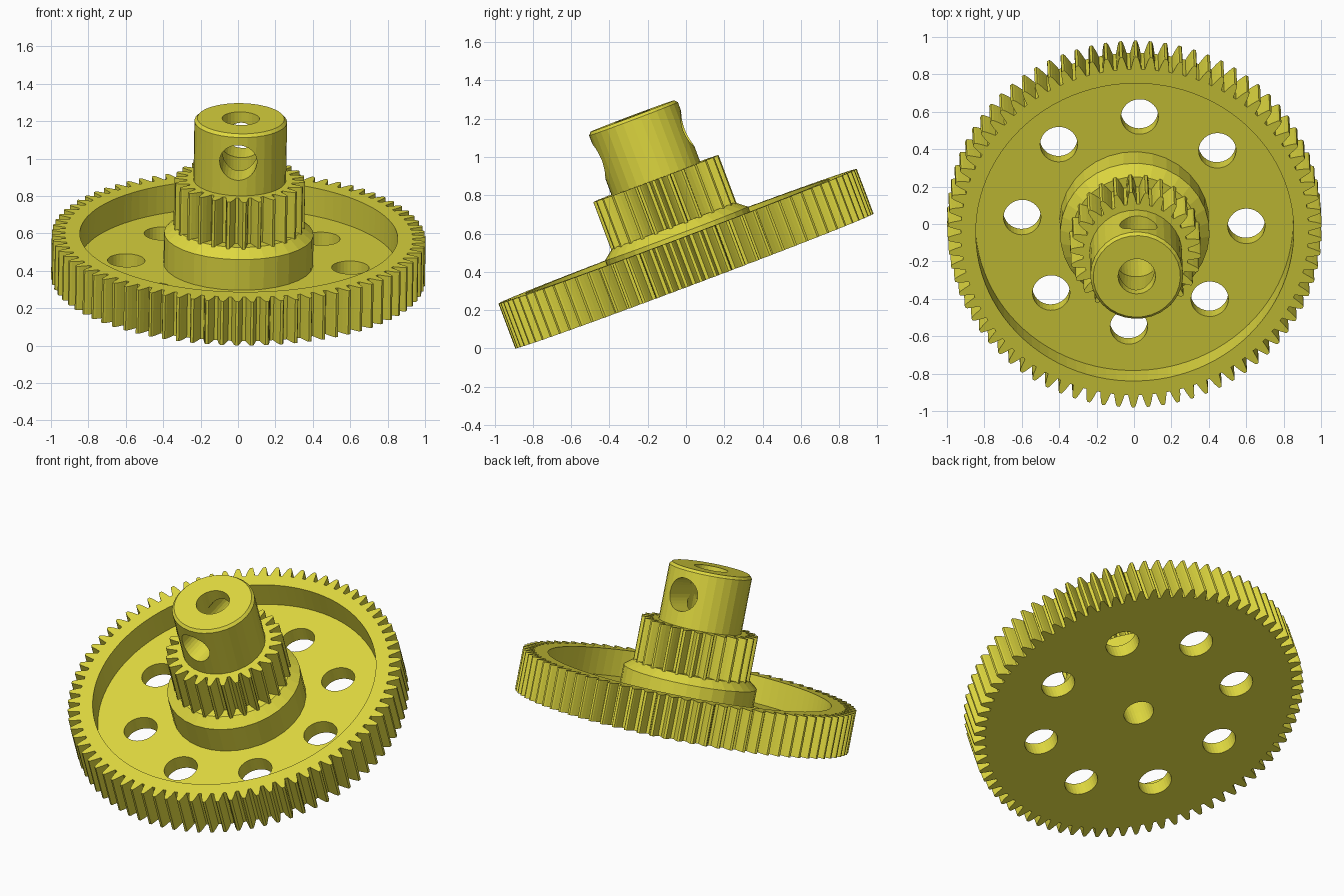
import bpy, bmesh
from math import sin, cos, pi, radians
from mathutils import Matrix

if "Cube" in bpy.data.objects:
    bpy.data.objects.remove(bpy.data.objects["Cube"])

mat = bpy.data.materials.new("olive_yellow")
mat.diffuse_color = (0.74, 0.69, 0.05, 1)
mat.use_nodes = True
mat.node_tree.nodes["Principled BSDF"].inputs["Base Color"].default_value = mat.diffuse_color


def to_object(name, bm):
    bmesh.ops.recalc_face_normals(bm, faces=bm.faces)
    me = bpy.data.meshes.new(name)
    bm.to_mesh(me)
    bm.free()
    ob = bpy.data.objects.new(name, me)
    bpy.context.collection.objects.link(ob)
    return ob


def prism(name, outline, z0, z1):
    bm = bmesh.new()
    face = bm.faces.new([bm.verts.new((x, y, z0)) for x, y in outline])
    top = bmesh.ops.extrude_face_region(bm, geom=[face])["geom"]
    verts = [g for g in top if isinstance(g, bmesh.types.BMVert)]
    bmesh.ops.translate(bm, verts=verts, vec=(0, 0, z1 - z0))
    return to_object(name, bm)


def circle(r, n=32, cx=0, cy=0):
    return [(cx + r * cos(2 * pi * i / n), cy + r * sin(2 * pi * i / n)) for i in range(n)]


def gear_outline(teeth, root, tip):
    mid = (root + tip) / 2
    half = [(-.38, root), (-.26, mid), (-.16, tip - .01), (-.09, tip)]
    tooth = half + [(-a, r) for a, r in reversed(half)]
    return [(r * cos(2 * pi * (i + a) / teeth), r * sin(2 * pi * (i + a) / teeth))
            for i in range(teeth) for a, r in tooth]


def lathe(name, profile, n=32):
    bm = bmesh.new()
    rings = [[bm.verts.new((x, y, z)) for x, y in circle(r, n)] for r, z in profile]
    for a, b in zip(rings, rings[1:] + rings[:1]):
        for i in range(n):
            j = (i + 1) % n
            bm.faces.new((a[i], a[j], b[j], b[i]))
    return to_object(name, bm)


def cut(ob, *cutters):
    for c in cutters:
        c.hide_render = True
        m = ob.modifiers.new("cut", "BOOLEAN")
        m.operation, m.solver, m.object = "DIFFERENCE", "EXACT", c
        bpy.context.view_layer.objects.active = ob
        bpy.ops.object.modifier_apply(modifier=m.name)
        bpy.data.objects.remove(c)


# Large toothed wheel with recessed face, bore and eight lightening holes
FLOOR = 0.09
wheel = prism("large_gear", gear_outline(78, 0.93, 1.0), 0, 0.25)
cut(wheel, prism("recess_cutter", circle(0.85, 96), FLOOR, 0.4))
cut(wheel, prism("bore_cutter", circle(0.09), -0.1, 0.4))
for k in range(8):
    a = k * pi / 4
    cut(wheel, prism("hole_cutter", circle(0.1, 32, 0.6 * cos(a), 0.6 * sin(a)), -0.1, 0.4))

# Hub: collar with chamfered shoulder, then a bored shaft
hub = lathe("hub_shaft", [(0.09, FLOOR), (0.4, FLOOR), (0.4, 0.265), (0.34, 0.312),
                          (0.248, 0.312), (0.248, 0.905), (0.233, 0.921), (0.1, 0.921),
                          (0.1, 0.3)])
cross = prism("cross_cutter", circle(0.1), -0.5, 0.5)
cross.data.transform(Matrix.Translation((0, 0, 0.76)) @ Matrix.Rotation(pi / 2, 4, "X"))
cut(hub, cross)

# Small pinion around the shaft
pinion = prism("pinion_gear", gear_outline(26, 0.282, 0.35), 0.305, 0.572)
cut(pinion, prism("pinion_bore_cutter", circle(0.2), 0.1, 0.8))

# Tilt the whole part and rest it on the ground
parts = [wheel, hub, pinion]
tilt = (Matrix.Translation((0, 0.044, 0)) @ Matrix.Rotation(radians(1), 4, "Y")
        @ Matrix.Rotation(radians(20.6), 4, "X") @ Matrix.Rotation(radians(-2.4), 4, "Z"))
for ob in parts:
    ob.data.transform(tilt)
low = min(v.co.z for v in wheel.data.vertices)
for ob in parts:
    ob.data.transform(Matrix.Translation((0, 0, -low)))
    ob.data.materials.clear()
    ob.data.materials.append(mat)
